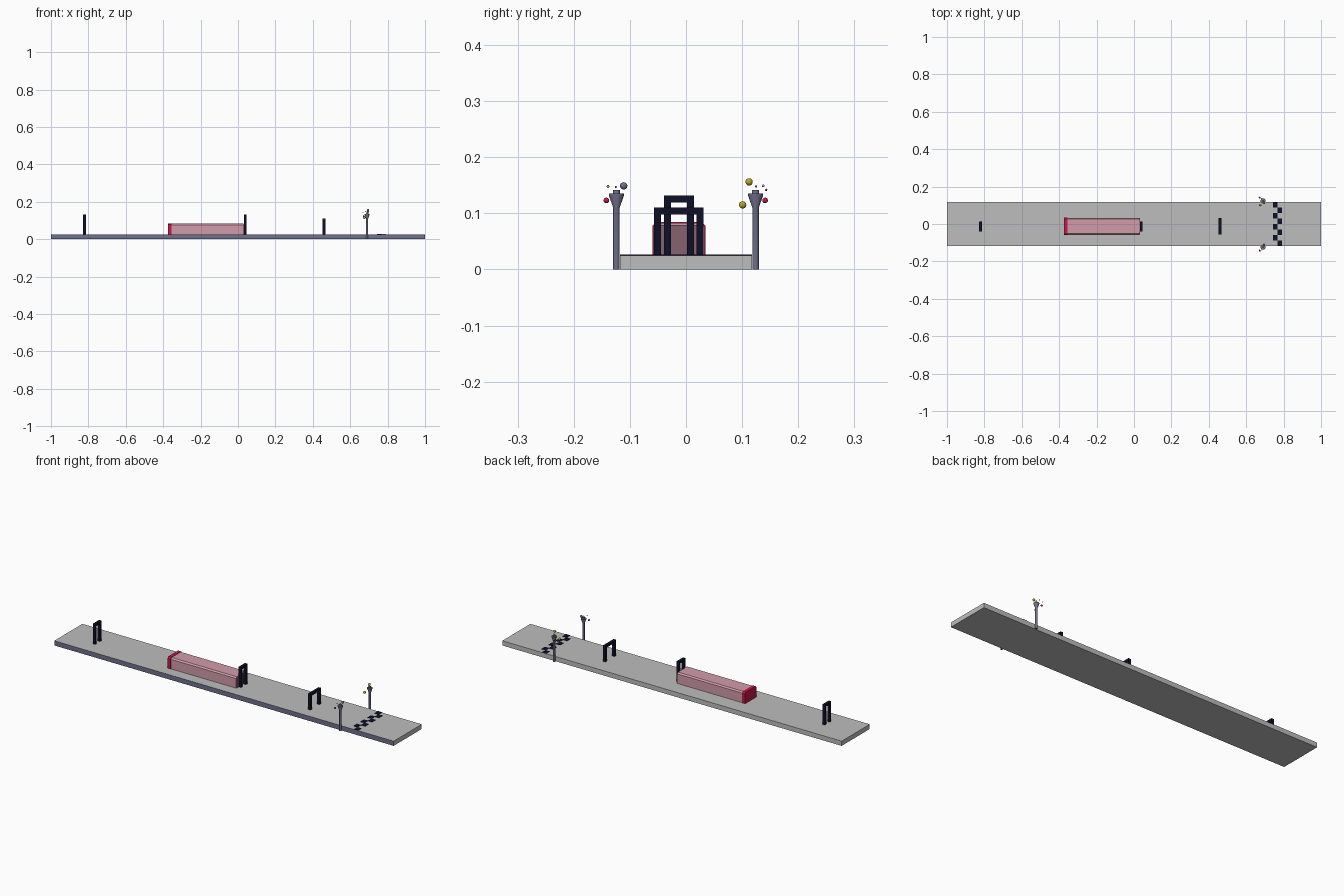
import bpy, bmesh, math

if "Cube" in bpy.data.objects:
    bpy.data.objects.remove(bpy.data.objects["Cube"])


def mat(name, hexcol):
    def lin(c):
        c /= 255
        return c / 12.92 if c <= 0.04045 else ((c + 0.055) / 1.055) ** 2.4
    m = bpy.data.materials.new(name)
    m.diffuse_color = (*[lin((hexcol >> s) & 255) for s in (16, 8, 0)], 1)
    m.use_nodes = True
    m.node_tree.nodes["Principled BSDF"].inputs["Base Color"].default_value = m.diffuse_color
    return m


GREY = mat("track_grey", 0xBEBEBE)
SLATE = mat("slate_blue", 0x70708C)
NAVY = mat("dark_navy", 0x10102A)
RED = mat("crimson", 0xC8184A)
PINK = mat("pale_pink", 0xD29CAA)
MAUVE = mat("dusky_pink", 0x86626D)
GOLD = mat("olive_gold", 0xB8AA28)


def finish(bm, name, *mats):
    bmesh.ops.recalc_face_normals(bm, faces=bm.faces)
    me = bpy.data.meshes.new(name)
    bm.to_mesh(me)
    bm.free()
    for m in mats:
        me.materials.append(m)
    ob = bpy.data.objects.new(name, me)
    bpy.context.collection.objects.link(ob)
    return ob


def add_box(bm, x0, x1, y0, y1, z0, z1):
    vs = bmesh.ops.create_cube(bm, size=1)["verts"]
    for v in vs:
        v.co = (x1 if v.co.x > 0 else x0, y1 if v.co.y > 0 else y0, z1 if v.co.z > 0 else z0)


def extrude_x(name, pts, x0, x1, m):
    """Extrude a (y, z) profile along x."""
    bm = bmesh.new()
    f = bm.faces.new([bm.verts.new((x0, y, z)) for y, z in pts])
    r = bmesh.ops.extrude_face_region(bm, geom=[f])
    for v in r["geom"]:
        if isinstance(v, bmesh.types.BMVert):
            v.co.x = x1
    return finish(bm, name, m)


TOP = 0.025

# Track slab, with its front side in slate
bm = bmesh.new()
add_box(bm, -1, 1, -0.118, 0.118, 0, TOP)
slab = finish(bm, "track", GREY, SLATE)
for p in slab.data.polygons:
    p.material_index = 1 if p.normal.y < -0.5 else 0

# Chequered finish line, two columns of thin plates
bm = bmesh.new()
step = 0.236 / 8
for i in range(8):
    y1 = 0.118 - i * step
    x0 = 0.742 + 0.024 * (i % 2)
    add_box(bm, x0, x0 + 0.024, y1 - step, y1, TOP - 0.001, TOP + 0.002)
finish(bm, "finish_line", NAVY)

# Arches: x, left y, right y, top z
T = 0.0125
for name, x, a, b, h in (("start_arch", -0.821, -0.039, 0.014, 0.132),
                         ("middle_arch", 0.038, -0.039, 0.014, 0.132),
                         ("wide_arch", 0.46, -0.057, 0.031, 0.11)):
    extrude_x(name, [(a, TOP), (a, h), (b, h), (b, TOP), (b - T, TOP),
                     (b - T, h - T), (a + T, h - T), (a + T, TOP)], x - 0.007, x + 0.007, NAVY)


# Tunnel: pale body with chamfered top, crimson end, dusky far end
def tunnel(a, b, h, c=0.007):
    return [(a, TOP), (a, h - c), (a + c, h), (b - c, h), (b, h - c), (b, TOP)]


extrude_x("tunnel_body", tunnel(-0.058, 0.033, 0.083), -0.355, 0.029, PINK)
extrude_x("tunnel_entrance", tunnel(-0.060, 0.035, 0.085), -0.373, -0.355, RED)
extrude_x("tunnel_exit", tunnel(-0.056, 0.031, 0.079), 0.029, 0.032, MAUVE)

# Confetti posts: shaft, flared cup, cap
for side, sy in (("front", -1), ("back", 1)):
    bm = bmesh.new()
    rings = ((0, 0.0058), (0.110, 0.0058), (0.132, 0.0135), (0.135, 0.0135),
             (0.135, 0.0065), (0.142, 0.0065))
    n = 16
    prev = None
    for z, r in rings:
        ring = [bm.verts.new((0.69 + r * math.cos(2 * math.pi * k / n),
                              sy * 0.124 + r * math.sin(2 * math.pi * k / n), z)) for k in range(n)]
        if prev:
            for k in range(n):
                bm.faces.new((prev[k], prev[(k + 1) % n], ring[(k + 1) % n], ring[k]))
        else:
            bm.faces.new(ring)
        prev = ring
    bm.faces.new(prev)
    ob = finish(bm, side + "_confetti_post", SLATE)
    ob.data.shade_smooth()
    ob.data.set_sharp_from_angle(angle=math.radians(30))

# Confetti balls: x, y, z, radius, colour
for i, (x, y, z, r, m) in enumerate((
        (0.680, -0.139, 0.148, 0.0025, GOLD), (0.690, -0.125, 0.147, 0.002, SLATE),
        (0.695, -0.111, 0.149, 0.0065, SLATE), (0.672, -0.142, 0.123, 0.005, RED),
        (0.695, 0.1125, 0.156, 0.0065, GOLD), (0.675, 0.101, 0.115, 0.0065, GOLD),
        (0.690, 0.125, 0.148, 0.002, SLATE), (0.682, 0.1375, 0.149, 0.0025, PINK),
        (0.668, 0.143, 0.142, 0.002, RED), (0.672, 0.141, 0.123, 0.005, RED))):
    bm = bmesh.new()
    bmesh.ops.create_uvsphere(bm, u_segments=16, v_segments=10, radius=r)
    bmesh.ops.translate(bm, verts=bm.verts, vec=(x, y, z))
    finish(bm, f"confetti_ball_{i + 1}", m).data.shade_smooth()
